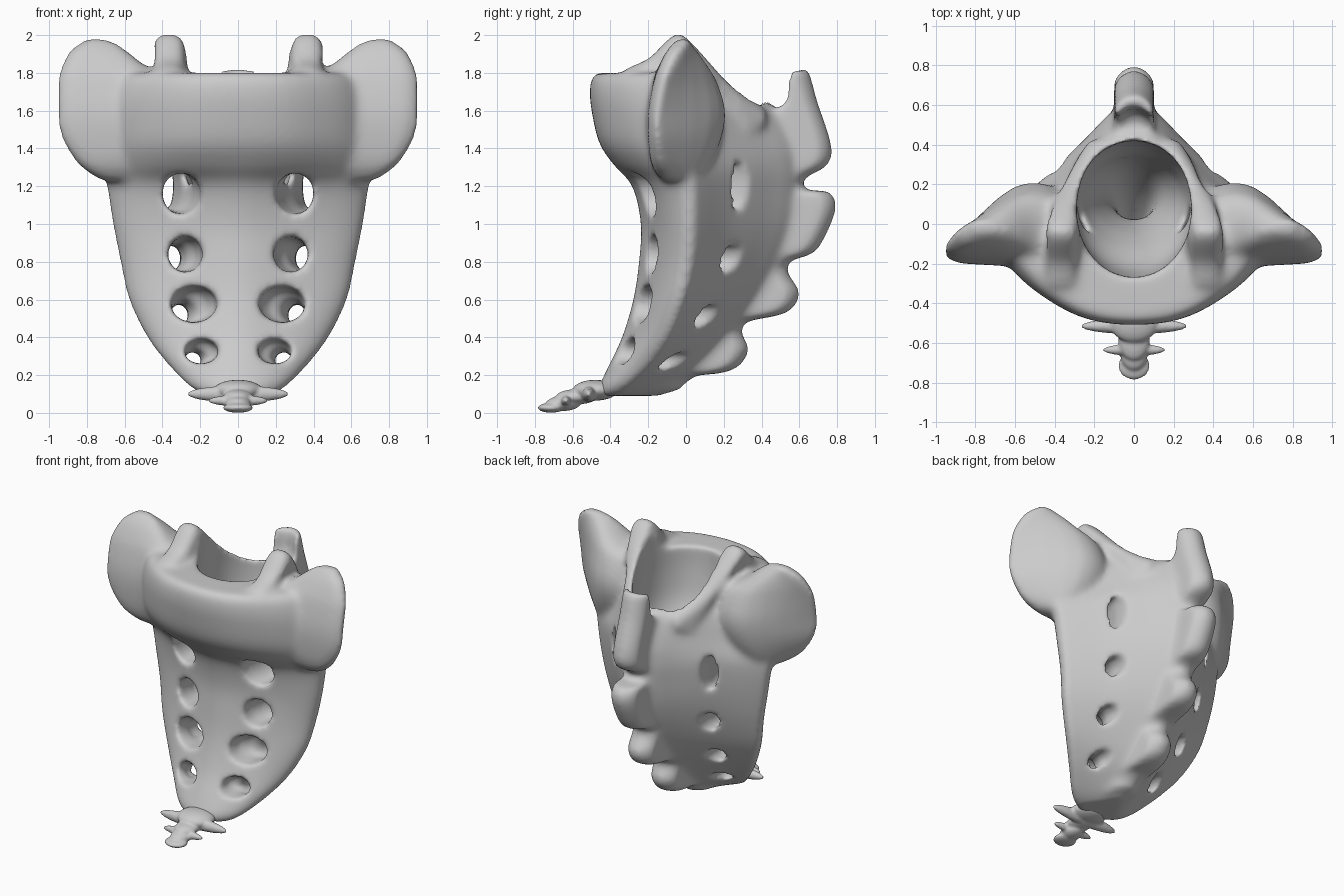
import bpy, bmesh, math
from mathutils import Vector

if "Cube" in bpy.data.objects:
    bpy.data.objects.remove(bpy.data.objects["Cube"])


def spline(pts, n, closed):
    """Catmull-Rom resampling of a list of vectors."""
    out, m = [], len(pts)
    pick = (lambda i: pts[i % m]) if closed else (lambda i: pts[max(0, min(m - 1, i))])
    for i in range(m if closed else m - 1):
        a, b, c, d = pick(i - 1), pick(i), pick(i + 1), pick(i + 2)
        for k in range(n):
            t = k / n
            out.append(0.5 * (2 * b + (c - a) * t + (2 * a - 5 * b + 4 * c - d) * t * t
                              + (3 * b - a - 3 * c + d) * t ** 3))
    if not closed:
        out.append(pts[-1])
    return out


def loft(bm, rings, n=4, m=4):
    """Capped smooth skin through rings of equal point count."""
    rings = [spline([Vector(p) for p in r], n, True) for r in rings]
    cols = [spline(list(c), m, False) for c in zip(*rings)]
    rows = [[bm.verts.new(p) for p in r] for r in zip(*cols)]
    k = len(rows[0])
    for a, b in zip(rows, rows[1:]):
        for i in range(k):
            bm.faces.new((a[i], a[(i + 1) % k], b[(i + 1) % k], b[i]))
    bm.faces.new(rows[0][::-1])
    bm.faces.new(rows[-1])


def ellipsoid(bm, c, r):
    vs = bmesh.ops.create_uvsphere(bm, u_segments=32, v_segments=16, radius=1)['verts']
    for v in vs:
        v.co = Vector((c[i] + v.co[i] * r[i] for i in range(3)))


def ellipse(cx, cy, cz, rx, r2, axis):
    pts = []
    for k in range(12):
        a = math.tau * k / 12
        u, v = rx * math.cos(a), r2 * math.sin(a)
        pts.append((cx + u, cy + v, cz) if axis == 'z' else (cx + u, cy, cz + v))
    return pts


def finish(bm, name):
    bmesh.ops.recalc_face_normals(bm, faces=bm.faces)
    me = bpy.data.meshes.new(name)
    bm.to_mesh(me)
    bm.free()
    ob = bpy.data.objects.new(name, me)
    bpy.context.collection.objects.link(ob)
    return ob


def modify(ob, kind, **settings):
    bpy.context.view_layer.objects.active = ob
    mod = ob.modifiers.new(kind, kind)
    for k, v in settings.items():
        setattr(mod, k, v)
    bpy.ops.object.modifier_apply(modifier=mod.name)


def remesh(ob, size):
    modify(ob, 'REMESH', mode='VOXEL', voxel_size=size)


bm = bmesh.new()

# main wedge: height, half width, front, lateral edge and back depth, front roundness
levels = [(.09, .17, -.46, -.38, -.14, .1), (.14, .26, -.46, -.33, -.04, .1), (.25, .37, -.41, -.22, .11, .15),
          (.4, .485, -.34, -.12, .23, .2), (.6, .58, -.28, -.05, .38, .22), (.8, .625, -.25, -.01, .49, .22),
          (1.0, .665, -.24, 0, .56, .22), (1.2, .695, -.285, 0, .58, .2), (1.31, .715, -.38, -.03, .58, .12),
          (1.43, .70, -.46, -.09, .56, .1), (1.6, .68, -.50, -.12, .47, .1), (1.7, .66, -.51, -.12, .34, .1),
          (1.77, .62, -.50, -.13, .24, .1), (1.80, .57, -.47, -.13, .20, .1)]
rings = []
for z, w, yf, yl, yb, f in levels:
    g, d = yl - yf, yb - yl
    half = [(.4 * w, yf + f * g), (.75 * w, yf + (.4 + .5 * f) * g), (.95 * w, yf + .82 * g), (w, yl + .03),
            (.93 * w, yl + .14 * d), (.65 * w, yl + .40 * d), (.36 * w, yl + .73 * d), (.12 * w, yb)]
    rings.append([(0, yf, z)] + [(x, y, z) for x, y in half] + [(-x, y, z) for x, y in half[::-1]])
loft(bm, rings)

# wings: height, inner x, outer x, front y, back y, x of back edge
wing = [(1.23, .45, .72, -.13, .03, .66), (1.31, .40, .83, -.18, .11, .63), (1.45, .35, .915, -.2, .17, .61),
        (1.6, .35, .935, -.2, .19, .60), (1.76, .38, .935, -.17, .15, .61), (1.84, .52, .92, -.14, .11, .65),
        (1.92, .61, .88, -.1, .06, .69), (1.98, .68, .80, -.05, .01, .73)]
# upper joint ridges: side profile (y, z)
ridge = [(-.34, 1.79), (-.2, 1.87), (-.11, 1.96), (-.05, 2.005), (0, 1.985), (.1, 1.88), (.2, 1.77),
         (.32, 1.67), (.43, 1.59), (.38, 1.5), (.2, 1.5), (-.25, 1.6)]
for s in (-1, 1):
    loft(bm, [[(s * xi, yf + .02, z), (s * (xo - .2 * (xo - xi)), yf, z), (s * xo, yf + .03, z),
               (s * xo, yf + .08, z), (s * xm, yb, z), (s * xi, yb - .05, z)]
              for z, xi, xo, yf, yb, xm in wing])
    loft(bm, [[(s * (x - .6 * max(0, y - .05)), y, z - (z > 1.55) * dz) for y, z in ridge]
              for x, dz in ((.29, .03), (.32, 0), (.41, 0), (.45, .04))], 3, 2)

# spinous crest: side profile (y, z), narrowing to its back edge
crest = [(.47, 1.58), (.56, 1.64), (.585, 1.80), (.64, 1.82), (.69, 1.65), (.765, 1.42), (.745, 1.31),
         (.62, 1.24), (.63, 1.18), (.755, 1.17), (.79, 1.08), (.72, .91), (.66, .84), (.54, .80),
         (.54, .73), (.595, .65), (.575, .57), (.5, .52), (.31, .48), (.29, .42), (.33, .34),
         (.28, .25), (.18, .21), (.0, .19), (-.04, .12), (-.2, .13), (.05, .4), (.25, .7), (.42, 1.1), (.44, 1.35)]
loft(bm, [[(x, y - dy, z) for y, z in crest] for x, dy in
          ((-.10, .06), (-.04, 0), (.04, 0), (.10, .06))], 3, 2)
sacrum = finish(bm, "sacrum")
remesh(sacrum, .018)
modify(sacrum, 'SMOOTH', factor=.5, iterations=6)

# tapering canal and paired openings, fused into one cutter
bm = bmesh.new()
canal = [(2.1, .07, .29, .34), (1.8, .07, .29, .34), (1.6, .08, .30, .34), (1.4, .09, .30, .31),
         (1.2, .12, .26, .23), (1.0, .15, .20, .18), (.75, .15, .14, .13), (.5, .08, .09, .08), (.3, -.06, .05, .05)]
loft(bm, [ellipse(0, cy, z, rx, ry, 'z') for z, cy, rx, ry in canal])
holes = [(.30, 1.16, .10, .11, -.18, .38, 1.2, .04, .13, .22), (.28, .84, .09, .095, -.12, .35, .82, .05, .07, .13),
         (.235, .575, .12, .095, -.16, .31, .52, .05, .06, .02), (.195, .325, .09, .065, -.25, .24, .28, .05, .045, -.13)]
for s in (-1, 1):
    for fx, fz, rx, rz, yf, bx, bz, bw, bh, yb in holes:
        loft(bm, [ellipse(s * (fx + .02), -.8, fz, rx * 1.3, rz * 1.2, 'y'), ellipse(s * fx, yf, fz, rx, rz, 'y'),
                  ellipse(s * bx, yb, bz, bw, bh, 'y'), ellipse(s * bx, .9, bz, bw, bh, 'y')], 3, 3)
cutter = finish(bm, "opening_cutter")
cutter.hide_render = True
remesh(cutter, .018)
modify(sacrum, 'BOOLEAN', operation='DIFFERENCE', object=cutter, solver='EXACT')
bpy.data.objects.remove(cutter)
remesh(sacrum, .016)
modify(sacrum, 'SMOOTH', factor=.5, iterations=12)

# tail bone: shrinking winged segments on a tapering core
bm = bmesh.new()
for c, r in (((0, -.48, .12), (.13, .12, .055)), ((0, -.515, .10), (.27, .04, .045)),
             ((0, -.58, .085), (.08, .11, .04)), ((0, -.635, .065), (.16, .03, .03)),
             ((0, -.65, .05), (.07, .09, .04)), ((0, -.715, .027), (.08, .07, .026))):
    ellipsoid(bm, c, r)
tail = finish(bm, "tail_bone")
remesh(tail, .009)
modify(tail, 'SMOOTH', factor=.5, iterations=3)

for ob in (sacrum, tail):
    for p in ob.data.polygons:
        p.use_smooth = True
